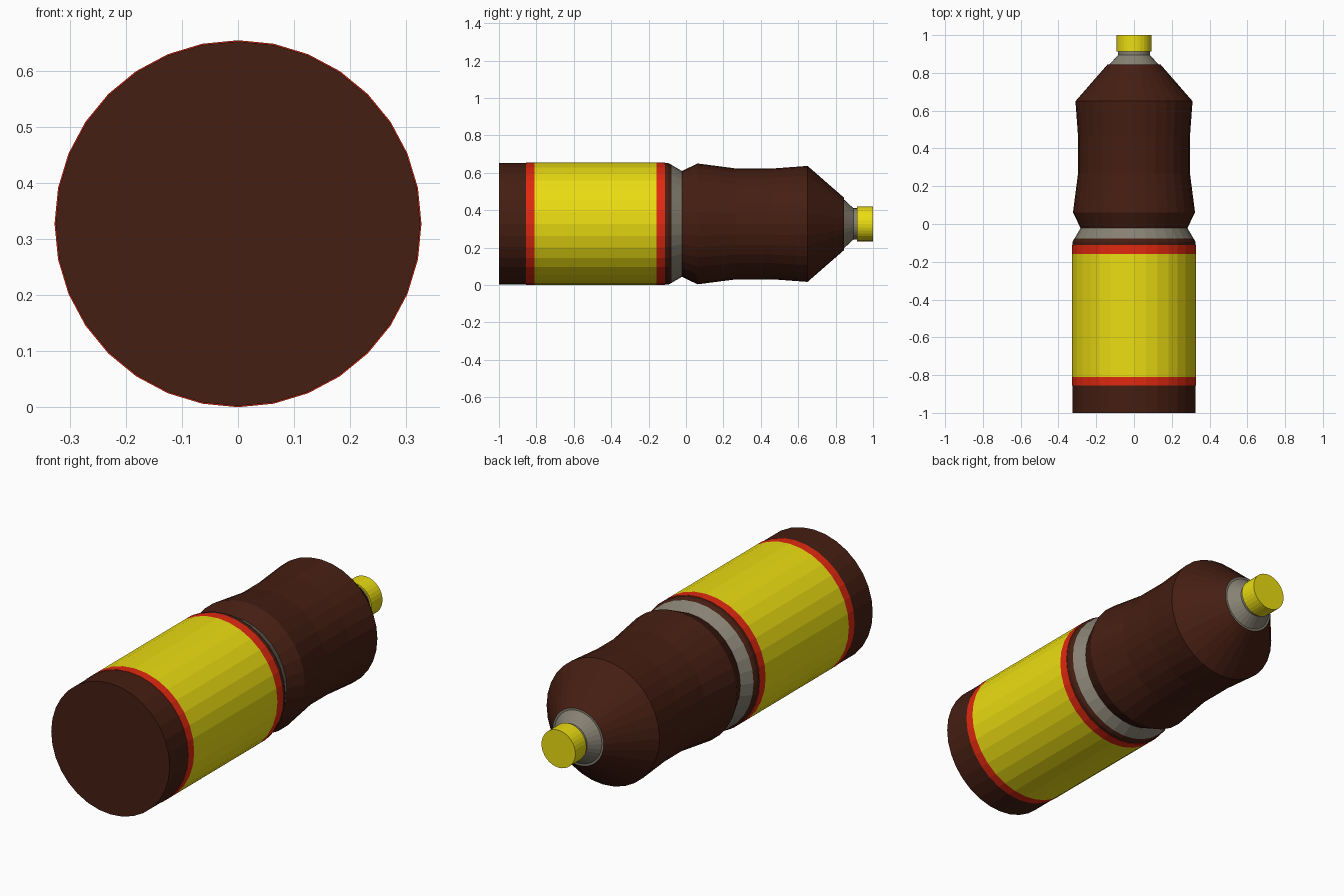
import bpy, bmesh
from math import cos, sin, tau

if "Cube" in bpy.data.objects:
    bpy.data.objects.remove(bpy.data.objects["Cube"])

SIDES = 32
AXIS_Z = 0.327


def material(name, rgb):
    m = bpy.data.materials.new(name)
    m.diffuse_color = (*rgb, 1)
    m.use_nodes = True
    m.node_tree.nodes["Principled BSDF"].inputs["Base Color"].default_value = m.diffuse_color
    return m


BROWN = material("brown", (0.06, 0.013, 0.006))
RED = material("red", (0.75, 0.022, 0.005))
YELLOW = material("yellow", (0.83, 0.72, 0.006))
GREY = material("grey", (0.24, 0.22, 0.17))


def lathe(name, profile, mat, cap_start=False, cap_end=False):
    """Revolve (y, radius) points around the lying bottle's y axis."""
    bm = bmesh.new()
    rings = [[bm.verts.new((r * cos(tau * i / SIDES), y, AXIS_Z + r * sin(tau * i / SIDES)))
              for i in range(SIDES)] for y, r in profile]
    for a, b in zip(rings, rings[1:]):
        for i in range(SIDES):
            j = (i + 1) % SIDES
            bm.faces.new((a[i], b[i], b[j], a[j]))
    if cap_start:
        bm.faces.new(rings[0])
    if cap_end:
        bm.faces.new(rings[-1][::-1])
    mesh = bpy.data.meshes.new(name)
    bm.to_mesh(mesh)
    bm.free()
    mesh.materials.append(mat)
    obj = bpy.data.objects.new(name, mesh)
    bpy.context.collection.objects.link(obj)
    return obj


# Bottle base with closed bottom
lathe("bottle_base", [(-1, 0.325), (-0.855, 0.325)], BROWN, cap_start=True)

# Wrapped label, slightly proud of the bottle
lathe("label_lower_stripe", [(-0.855, 0.325), (-0.855, 0.327), (-0.81, 0.327)], RED)
lathe("label", [(-0.81, 0.327), (-0.158, 0.327)], YELLOW)
lathe("label_upper_stripe", [(-0.158, 0.327), (-0.112, 0.327), (-0.112, 0.325)], RED)

# Pinched waist with grey ring
lathe("lower_body_rim", [(-0.112, 0.325), (-0.094, 0.325), (-0.078, 0.316)], BROWN)
lathe("waist_ring", [(-0.078, 0.316), (-0.022, 0.283)], GREY)

# Contoured upper body and shoulder
lathe("upper_body", [(-0.022, 0.283), (0.062, 0.323), (0.27, 0.296), (0.46, 0.296),
                     (0.65, 0.31), (0.845, 0.14)], BROWN)

# Neck and screw cap
lathe("neck", [(0.845, 0.14), (0.845, 0.13), (0.895, 0.084), (0.913, 0.084)], GREY)
lathe("cap", [(0.913, 0.093), (1.0, 0.093)], YELLOW, cap_start=True, cap_end=True)
